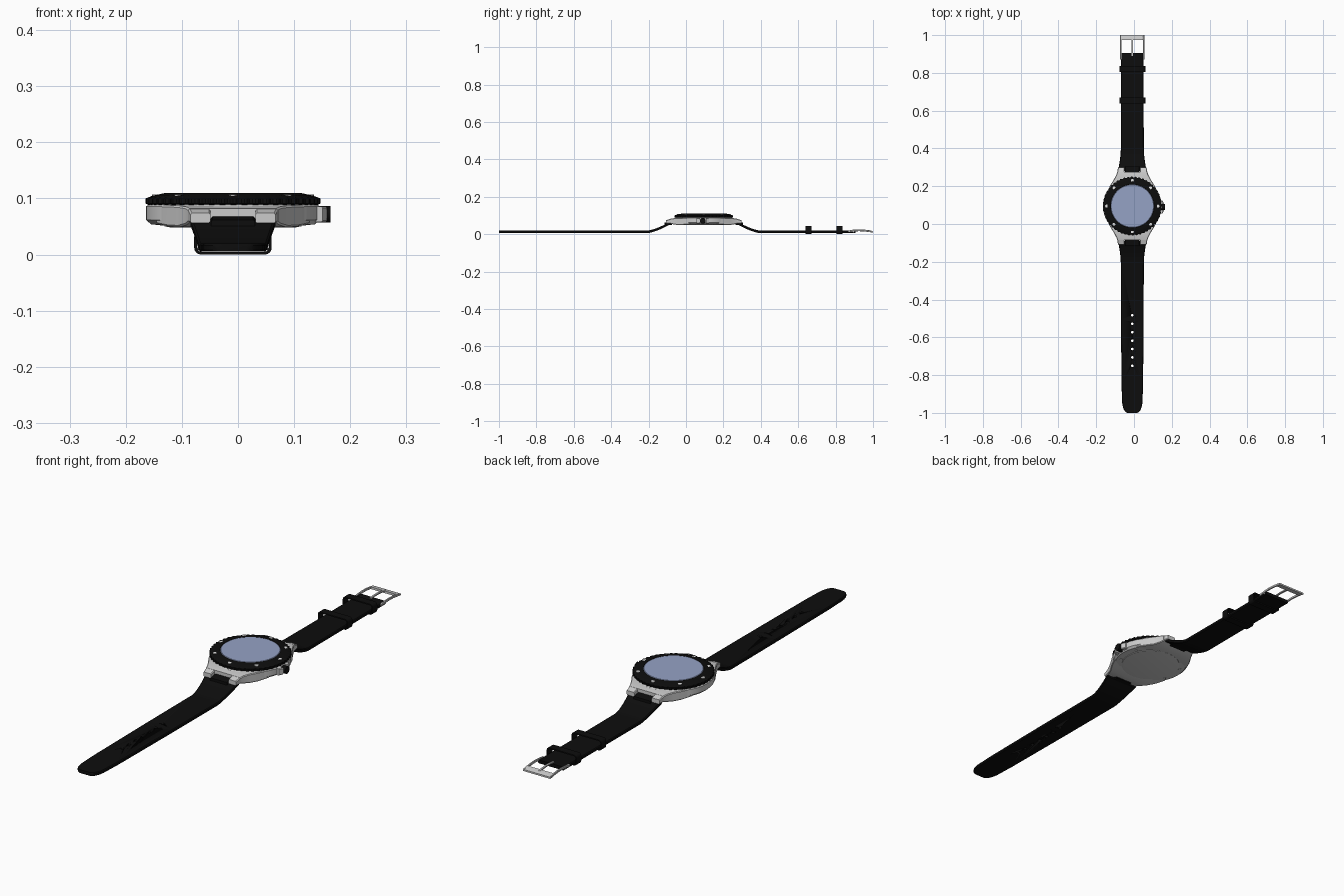
import bpy, bmesh
from math import sin, cos, pi
from mathutils import Matrix, Vector

if "Cube" in bpy.data.objects:
    bpy.data.objects.remove(bpy.data.objects["Cube"], do_unlink=True)

CX, CY = -0.009, 0.095   # centre of the watch case


def material(name, r, g, b):
    m = bpy.data.materials.new(name)
    m.use_nodes = True
    m.diffuse_color = (r, g, b, 1)
    m.node_tree.nodes["Principled BSDF"].inputs["Base Color"].default_value = (r, g, b, 1)
    return m


BLACK = material("black rubber", 0.004, 0.004, 0.004)
STEEL = material("brushed steel", 0.6, 0.6, 0.6)
GLASS = material("blue glass", 0.30, 0.36, 0.56)
WHITE = material("white marker", 0.85, 0.85, 0.85)


def finish(bm, name, mat):
    bmesh.ops.recalc_face_normals(bm, faces=bm.faces)
    me = bpy.data.meshes.new(name)
    bm.to_mesh(me)
    bm.free()
    me.materials.append(mat)
    ob = bpy.data.objects.new(name, me)
    bpy.context.collection.objects.link(ob)
    bpy.ops.object.select_all(action='DESELECT')
    ob.select_set(True)
    bpy.context.view_layer.objects.active = ob
    bpy.ops.object.shade_smooth_by_angle(angle=0.5)
    return ob


def skin(rings, name, mat, closed=False):
    """Join equal rings of points into a tube, capped unless closed."""
    bm = bmesh.new()
    vs = [[bm.verts.new(p) for p in r] for r in rings]
    n = len(vs[0])
    pairs = list(zip(vs, vs[1:])) + ([(vs[-1], vs[0])] if closed else [])
    for a, b in pairs:
        for i in range(n):
            j = (i + 1) % n
            bm.faces.new((a[i], a[j], b[j], b[i]))
    if not closed:
        bm.faces.new(vs[0])
        bm.faces.new(vs[-1])
    return finish(bm, name, mat)


def loft(sections, name, mat, c=0.003):
    """Chamfered box sections along y: (y, x centre, half width, z low, z high)."""
    rings = []
    for y, x, w, lo, hi in sections:
        rings.append([(x + px, y, pz) for px, pz in (
            (-w + c, lo), (w - c, lo), (w, lo + c), (w, hi - c),
            (w - c, hi), (-w + c, hi), (-w, hi - c), (-w, lo + c))])
    return skin(rings, name, mat)


def lathe(profile, name, mat, seg=96, notch=0.0):
    """Turn (radius, z) about the case axis; notch cuts teeth in the widest points."""
    widest = max(r for r, z in profile)
    rings = []
    for r, z in profile:
        ring = []
        for i in range(seg):
            a = 2 * pi * i / seg
            rr = r - (notch if r == widest and i % 4 > 1 else 0)
            ring.append((CX + rr * cos(a), CY + rr * sin(a), z))
        rings.append(ring)
    return skin(rings, name, mat)


def cylinder(name, mat, pos, r, depth, axis='Z', seg=16):
    bm = bmesh.new()
    rot = Matrix.Rotation(pi / 2, 4, 'Y') if axis == 'X' else Matrix()
    bmesh.ops.create_cone(bm, cap_ends=True, segments=seg, radius1=r, radius2=r,
                          depth=depth, matrix=Matrix.Translation(Vector(pos)) @ rot)
    return finish(bm, name, mat)


# Case, bezel, glass and back
lathe([(0.128, 0.052), (0.146, 0.054), (0.155, 0.062), (0.155, 0.086), (0.15, 0.089)], "case", STEEL)
lathe([(0.148, 0.087), (0.156, 0.091), (0.156, 0.100), (0.143, 0.105),
       (0.122, 0.1095), (0.115, 0.1095), (0.113, 0.106)], "bezel", BLACK, 192, 0.004)
lathe([(0.114, 0.104), (0.114, 0.1085), (0.112, 0.110)], "glass", GLASS)
lathe([(0.112, 0.0485), (0.118, 0.0495), (0.118, 0.054)], "case_back", STEEL)
for i in range(8):
    a = i * pi / 4
    cylinder("bezel_marker", WHITE, (CX + 0.136 * cos(a), CY + 0.136 * sin(a), 0.1045), 0.008, 0.006)
    a += pi / 8
    cylinder("back_screw", STEEL, (CX + 0.126 * cos(a), CY + 0.126 * sin(a), 0.052), 0.006, 0.004)

# Crown between two guards
cylinder("crown", BLACK, (0.153, CY - 0.005, 0.072), 0.015, 0.024, 'X', 24)
for s in (-1, 1):
    y = CY - 0.005 + s * 0.025
    loft([(y - 0.009, 0.139, 0.012 if s < 0 else 0.02, 0.058, 0.086),
          (y + 0.009, 0.139, 0.02 if s < 0 else 0.012, 0.058, 0.086)], "crown_guard", STEEL)

# Lugs and strap halves, front (-1) and back (+1)
straps = {}
for s, name, length in ((-1, "front", 1.095), (1, "back", 0.81)):
    def at(d):
        return CY + s * d

    loft([(at(0.07), CX, 0.136, 0.054, 0.088), (at(0.11), CX, 0.117, 0.050, 0.088),
          (at(0.14), CX, 0.098, 0.049, 0.087), (at(0.165), CX, 0.085, 0.053, 0.085),
          (at(0.180), CX, 0.080, 0.057, 0.082)], name + "_lug", STEEL)
    for side in (-1, 1):
        loft([(at(0.178), CX + side * 0.060, 0.020, 0.057, 0.082),
              (at(0.203), CX + side * 0.058, 0.018, 0.056, 0.074)], name + "_lug_tip", STEEL)

    loft([(at(0.170), CX, 0.039, 0.050, 0.070), (at(0.21), CX, 0.039, 0.045, 0.062)],
         name + "_strap_tab", BLACK)
    rows = []
    for i in range(13):                                  # curved part beside the case
        t = i / 12
        z = 0.0125 + 0.044 * (1 - t) ** 1.4
        w = 0.061 + 0.015 * (1 - t) ** 1.6
        rows.append((at(0.185 + 0.115 * t), CX, w, z - 0.007, z + 0.007))
    ends = ((0.6, 0.060), (length, 0.060))
    if s < 0:                                            # tapered, rounded tip
        ends = [(0.6, 0.060), (0.95, 0.057)]
        ends += [(1.03 + 0.065 * sin(k * pi / 16), 0.024 + 0.030 * cos(k * pi / 16)) for k in range(9)]
    rows += [(at(d), CX, w, 0.0055, 0.0195) for d, w in ends]
    straps[s] = loft(rows, name + "_strap", BLACK)

# Adjustment holes through the front strap
for i in range(7):
    cutter = cylinder("hole_cutter", BLACK, (CX, -0.483 - 0.0447 * i, 0.0125), 0.007, 0.05)
    cutter.hide_render = True
    mod = straps[-1].modifiers.new("hole", 'BOOLEAN')
    mod.operation, mod.solver, mod.object = 'DIFFERENCE', 'EXACT', cutter
    bpy.context.view_layer.objects.active = straps[-1]
    bpy.ops.object.modifier_apply(modifier=mod.name)
    bpy.data.objects.remove(cutter, do_unlink=True)


# Keeper loops: rounded rectangular bands round the back strap
def outline(hw, lo, hi, r):
    pts = []
    for q, (sx, z) in enumerate(((1, hi - r), (-1, hi - r), (-1, lo + r), (1, lo + r))):
        for k in range(5):
            a = (q + k / 4) * pi / 2
            pts.append((CX + sx * (hw - r) + r * cos(a), z + r * sin(a)))
    return pts


for y in (0.655, 0.82):
    outer, inner = outline(0.069, 0, 0.044, 0.012), outline(0.064, 0.005, 0.039, 0.008)
    rings = [[(x, y + dy, z) for x, z in pts]
             for pts, dy in ((outer, -0.016), (outer, 0.016), (inner, 0.016), (inner, -0.016))]
    skin(rings, "keeper_loop", BLACK, closed=True)

# Buckle: arched side arms, end bar, hinge pin and tongue


def arch(y):
    return 0.013 + 0.008 * sin(pi * (1.0 - y) / 0.15)


for side in (-1, 1):
    loft([(y, CX + side * 0.0605, 0.0035, arch(y) - 0.005, arch(y) + 0.004)
          for y in (0.87, 0.9, 0.925, 0.95, 0.975, 0.995)], "buckle_arm", STEEL, 0.001)
loft([(0.974, CX, 0.064, 0.012, 0.021), (0.988, CX, 0.064, 0.010, 0.019),
      (1.0, CX, 0.064, 0.008, 0.015)], "buckle_bar", STEEL, 0.002)
cylinder("buckle_pin", STEEL, (CX, 0.896, 0.0125), 0.004, 0.122, 'X')
loft([(y, CX, 0.0045, arch(y) - 0.001, arch(y) + 0.005)
      for y in (0.89, 0.915, 0.94, 0.965, 0.985)], "buckle_tongue", STEEL, 0.001)
